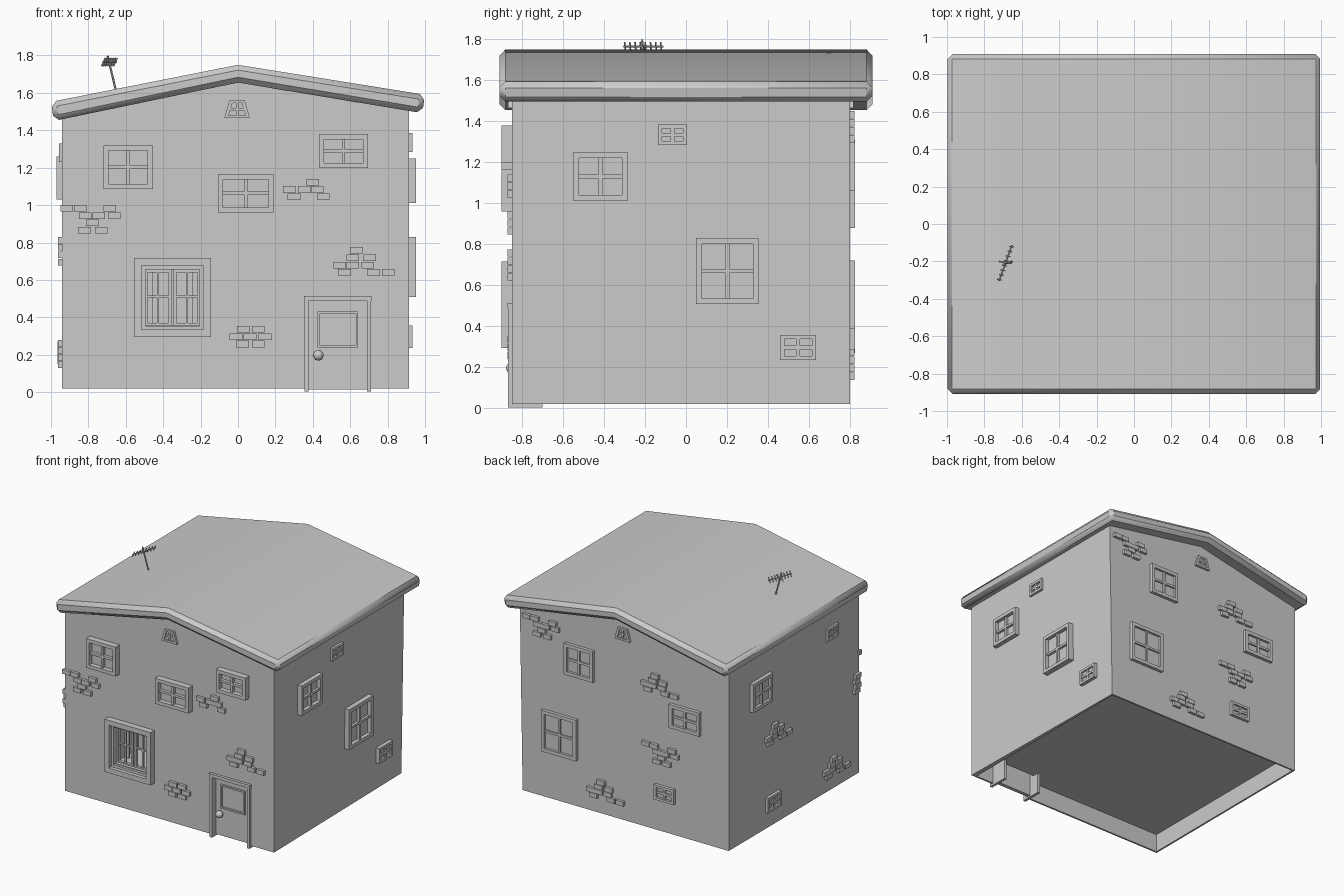
import bpy, bmesh
from mathutils import Vector, Matrix

if "Cube" in bpy.data.objects:
    bpy.data.objects.remove(bpy.data.objects["Cube"])

# wall mappings: (along wall, height, outward) -> world
WALLS = {
    'front': lambda u, v, d: Vector((u, -.85 - d, v)),
    'back': lambda u, v, d: Vector((u, .80 + d, v)),
    'right': lambda u, v, d: Vector((.912 + d, u, v)),
    'left': lambda u, v, d: Vector((-.94 - d, u, v)),
}


def finish(bm, name, smooth=False):
    bmesh.ops.recalc_face_normals(bm, faces=bm.faces)
    me = bpy.data.meshes.new(name)
    bm.to_mesh(me)
    bm.free()
    ob = bpy.data.objects.new(name, me)
    bpy.context.collection.objects.link(ob)
    if smooth:
        bpy.ops.object.select_all(action='DESELECT')
        ob.select_set(True)
        bpy.context.view_layer.objects.active = ob
        bpy.ops.object.shade_smooth_by_angle(angle=.6)
    return ob


def prism(bm, pts, offset):
    """Closed prism from a 3D polygon and an offset vector."""
    a = [bm.verts.new(p) for p in pts]
    b = [bm.verts.new(Vector(p) + Vector(offset)) for p in pts]
    bm.faces.new(a)
    bm.faces.new(b[::-1])
    for i in range(len(a)):
        j = (i + 1) % len(a)
        bm.faces.new((a[i], b[i], b[j], a[j]))
    return a, b


def slab(bm, wall, u0, u1, v0, v1, d0, d1, taper=0):
    """Box on a wall; taper pulls the top edge inwards."""
    w = WALLS[wall]
    pts = [w(u0, v0, d0), w(u1, v0, d0), w(u1 - taper, v1, d0), w(u0 + taper, v1, d0)]
    prism(bm, pts, w(0, 0, d1) - w(0, 0, d0))


def rod(bm, p, q, r, n=6):
    p, q = Vector(p), Vector(q)
    m = Matrix.Translation((p + q) / 2) @ (q - p).to_track_quat('Z', 'Y').to_matrix().to_4x4()
    bmesh.ops.create_cone(bm, cap_ends=True, segments=n, radius1=r, radius2=r,
                          depth=(q - p).length, matrix=m)


def border(bm, wall, u0, u1, v0, v1, t, d0, d1):
    slab(bm, wall, u0, u0 + t, v0, v1, d0, d1)
    slab(bm, wall, u1 - t, u1, v0, v1, d0, d1)
    slab(bm, wall, u0 + t, u1 - t, v0, v0 + t, d0, d1)
    slab(bm, wall, u0 + t, u1 - t, v1 - t, v1, d0, d1)


def window(name, wall, u0, u1, v0, v1, out):
    bm = bmesh.new()
    t = .028 if u1 - u0 > .2 else .02
    border(bm, wall, u0, u1, v0, v1, t, -.01, out)
    cu, cv, m = (u0 + u1) / 2, (v0 + v1) / 2, .009
    slab(bm, wall, cu - m, cu + m, v0 + t, v1 - t, -.01, out * .75)
    slab(bm, wall, u0 + t, cu - m, cv - m, cv + m, -.01, out * .75)
    slab(bm, wall, cu + m, u1 - t, cv - m, cv + m, -.01, out * .75)
    slab(bm, wall, u0 + t, u1 - t, v0 + t, v1 - t, -.01, out * .25)
    finish(bm, name)


def attic_window(name, wall, cu):
    bm = bmesh.new()
    slab(bm, wall, cu - .068, cu + .068, 1.465, 1.56, -.01, .006, .027)
    slab(bm, wall, cu - .068, cu + .068, 1.465, 1.48, .0, .018, .004)
    slab(bm, wall, cu - .045, cu + .045, 1.546, 1.56, .0, .018, .004)
    slab(bm, wall, cu - .056, cu + .056, 1.506, 1.518, .0, .015, .003)
    slab(bm, wall, cu - .007, cu + .007, 1.48, 1.546, .0, .015)
    w = WALLS[wall]
    for s in (-1, 1):
        pts = [(.064, 1.48), (.045, 1.48), (.025, 1.546), (.045, 1.546)]
        prism(bm, [w(cu + s * a, b, 0) for a, b in pts], w(0, 0, .018) - w(0, 0, 0))
    finish(bm, name)


PATTERNS = {
    'a': [[-.16, -.087, .07], [-.06, .01, .095], [-.023], [-.065, .025]],
    'b': [[0], [-.125, -.045, .025], [-.1, .057]],
    'c': [[-.07], [-.09, 0], [-.16, -.09, -.01], [-.135, .02, .1]],
    'd': [[-.07, .01], [-.11, -.035, .045], [-.075, .01]],
    'corner': [[0], [.01], [0], [.015]],
}


def bricks(name, wall, pattern, cu, top, flip=1):
    bm = bmesh.new()
    for r, row in enumerate(PATTERNS[pattern]):
        v = top - r * .039
        for a in row:
            u = cu + a if flip > 0 else cu - a - .068
            slab(bm, wall, u, u + .068, v - .035, v, -.01, .022)
    finish(bm, name)


# house body: gabled prism, slightly narrowed at the bottom back right
bm = bmesh.new()
prof = [(-.94, .02), (.915, .02), (.915, 1.535), (0, 1.69), (-.94, 1.495)]
a, b = prism(bm, [(x, -.85, z) for x, z in prof], (0, 1.65, 0))
b[1].co.x = .89
body = finish(bm, 'house_body')

# cutters: underside recess, big window opening, doorway
for name, lo, hi in (('cut_base', (-.925, -.835, -.1), (.875, .785, .17)),
                     ('cut_window', (-.5, -1, .36), (-.2, -.55, .655)),
                     ('cut_door', (.365, -1, -.1), (.705, -.75, .505))):
    bm = bmesh.new()
    prism(bm, [(lo[0], lo[1], lo[2]), (hi[0], lo[1], lo[2]), (hi[0], hi[1], lo[2]), (lo[0], hi[1], lo[2])],
          (0, 0, hi[2] - lo[2]))
    cut = finish(bm, name)
    cut.hide_render = True
    cut.hide_set(True)
    mod = body.modifiers.new(name, 'BOOLEAN')
    mod.operation = 'DIFFERENCE'
    mod.solver = 'EXACT'
    mod.object = cut
bpy.context.view_layer.objects.active = body
body.select_set(True)
for mod in list(body.modifiers):
    bpy.ops.object.modifier_apply(modifier=mod.name)
for ob in [o for o in bpy.data.objects if o.name.startswith('cut_')]:
    bpy.data.objects.remove(ob)

# roof with chamfered rim and soft ridge
bm = bmesh.new()
prof = [(-.985, 1.45), (0, 1.655), (.985, 1.492), (1, 1.59), (0, 1.75), (-1, 1.552)]
prism(bm, [(x, -.91, z) for x, z in prof], (0, 1.82, 0))
roof = finish(bm, 'roof', True)
mod = roof.modifiers.new('rim', 'BEVEL')
mod.width = .028
mod.segments = 1
mod.limit_method = 'ANGLE'
mod.angle_limit = .7

# plain windows
for i, args in enumerate([
        ('front', -.72, -.455, 1.085, 1.32, .05), ('front', -.107, .19, .96, 1.165, .05),
        ('front', .433, .695, 1.198, 1.38, .05),
        ('right', -.55, -.285, 1.012, 1.25, .04), ('right', -.137, .005, 1.285, 1.385, .022),
        ('right', .05, .355, .508, .83, .04), ('right', .46, .634, .235, .357, .02),
        ('back', .25, .51, 1.06, 1.31, .026), ('back', .40, .71, .39, .72, .026),
        ('back', -.695, -.425, .88, 1.07, .026), ('back', -.465, -.29, .27, .39, .024),
        ('left', .28, .53, 1.03, 1.26, .03), ('left', -.57, -.43, 1.23, 1.33, .018),
        ('left', .165, .335, .15, .27, .024)]):
    window(f'{args[0]}_window_{i}', *args)
attic_window('front_attic_window', 'front', -.005)
attic_window('back_attic_window', 'back', -.005)

# exposed brick patches
for i, args in enumerate([
        ('front', 'a', -.79, 1.0), ('front', 'b', .365, 1.14), ('front', 'c', .67, .775),
        ('front', 'd', .065, .353),
        ('back', 'a', .72, 1.45, -1), ('back', 'c', -.33, 1.27, -1), ('back', 'a', -.34, .71, -1),
        ('back', 'c', .15, .29, -1),
        ('left', 'c', .19, .83, -1), ('left', 'c', -.55, .28, -1), ('left', 'corner', -.85, .83)]):
    bricks(f'{args[0]}_bricks_{i}', *args)

# big front window: surround, two casements, curtains
bm = bmesh.new()
border(bm, 'front', -.555, -.145, .294, .717, .04, -.01, .05)
border(bm, 'front', -.515, -.185, .334, .677, .02, -.03, .02)
finish(bm, 'big_window_surround')
bm = bmesh.new()
for u0, u1 in ((-.5, -.355), (-.345, -.2)):
    border(bm, 'front', u0, u1, .355, .657, .016, -.05, -.025)
    c = (u0 + u1) / 2
    slab(bm, 'front', c - .006, c + .006, .37, .642, -.045, -.03)
    slab(bm, 'front', u0 + .016, u1 - .016, .505, .517, -.045, -.03)
finish(bm, 'big_window_casements')
bm = bmesh.new()
slab(bm, 'front', -.498, -.455, .362, .653, -.13, -.12)
slab(bm, 'front', -.245, -.202, .362, .653, -.13, -.12)
finish(bm, 'curtains')

# door frame, door and knob
bm = bmesh.new()
slab(bm, 'front', .355, .378, .003, .505, -.15, .02)
slab(bm, 'front', .69, .711, .003, .505, -.15, .02)
slab(bm, 'front', .352, .714, .487, .513, -.15, .022)
finish(bm, 'door_frame')
bm = bmesh.new()
slab(bm, 'front', .378, .69, .015, .487, -.06, -.03)
border(bm, 'front', .425, .642, .24, .43, .012, -.03, -.015)
finish(bm, 'door')
bm = bmesh.new()
bmesh.ops.create_uvsphere(bm, u_segments=20, v_segments=12, radius=.028,
                          matrix=Matrix.Translation((.43, -.85, .197)))
rod(bm, (.43, -.825, .197), (.43, -.87 + .03, .197), .012, 12)
finish(bm, 'door_knob', True)

# roof antenna
bm = bmesh.new()
rod(bm, (-.65, -.2, 1.6), (-.697, -.215, 1.798), .006)
p, q = Vector((-.722, -.305, 1.765)), Vector((-.652, -.112, 1.765))
rod(bm, p, q, .005)
for i in range(8):
    c = p.lerp(q, .04 + i * .13)
    k = Vector((.01, -.002, .022))
    rod(bm, c - k, c + k, .004)
rod(bm, (-.722, -.2, 1.745), (-.655, -.21, 1.775), .005)
finish(bm, 'antenna')
